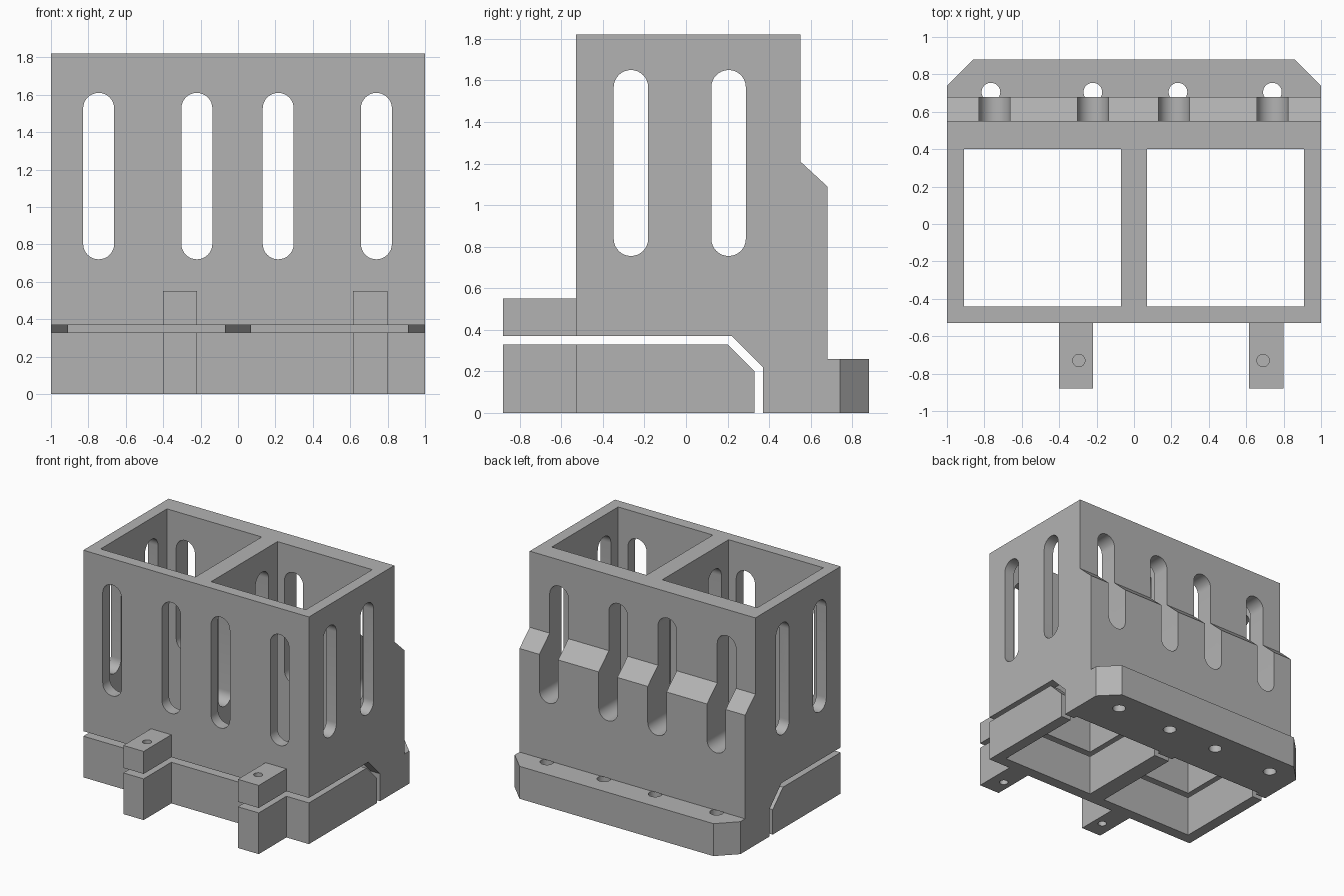
import bpy
import math

default = bpy.data.objects.get("Cube")
if default:
    bpy.data.objects.remove(default, do_unlink=True)

grey = bpy.data.materials.new("plain_grey")
grey.use_nodes = True
colour = (0.45, 0.45, 0.45, 1)
grey.diffuse_color = colour
grey.node_tree.nodes["Principled BSDF"].inputs["Base Color"].default_value = colour

# Where profile coordinates (u, v) and extrusion depth d go for each axis
PLACE = {
    "x": lambda u, v, d: (d, u, v),
    "y": lambda u, v, d: (u, d, v),
    "z": lambda u, v, d: (u, v, d),
}


def prism(name, axis, profile, start, end):
    """Extrude a closed profile along an axis."""
    n = len(profile)
    verts = [PLACE[axis](u, v, d) for d in (start, end) for u, v in profile]
    faces = [tuple(range(n)), tuple(range(2 * n - 1, n - 1, -1))]
    faces += [(i, i + n, (i + 1) % n + n, (i + 1) % n) for i in range(n)]
    mesh = bpy.data.meshes.new(name)
    mesh.from_pydata(verts, [], faces)
    mesh.materials.append(grey)
    obj = bpy.data.objects.new(name, mesh)
    bpy.context.collection.objects.link(obj)
    bpy.ops.object.select_all(action="DESELECT")
    obj.select_set(True)
    bpy.context.view_layer.objects.active = obj
    bpy.ops.object.mode_set(mode="EDIT")
    bpy.ops.mesh.select_all(action="SELECT")
    bpy.ops.mesh.normals_make_consistent(inside=False)
    bpy.ops.object.mode_set(mode="OBJECT")
    return obj


def rect(u0, u1, v0, v1):
    return [(u0, v0), (u1, v0), (u1, v1), (u0, v1)]


def slot(u, r, low, high, steps=16):
    """Upright rounded slot; a circle when low and high centres meet."""
    points = []
    for centre, turn in ((high - r, 0), (low + r, math.pi)):
        for i in range(steps + 1):
            a = turn + math.pi * i / steps
            points.append((u + r * math.cos(a), centre + r * math.sin(a)))
    return points


def circle(u, v, r, steps=32):
    return [(u + r * math.cos(math.tau * i / steps),
             v + r * math.sin(math.tau * i / steps)) for i in range(steps)]


def cut(obj, axis, profile, start, end):
    cutter = prism("cutter", axis, profile, start, end)
    cutter.hide_render = True
    mod = obj.modifiers.new("cut", "BOOLEAN")
    mod.operation = "DIFFERENCE"
    mod.solver = "EXACT"
    mod.object = cutter
    bpy.context.view_layer.objects.active = obj
    bpy.ops.object.modifier_apply(modifier=mod.name)
    bpy.data.objects.remove(cutter, do_unlink=True)


def finish(obj):
    bpy.ops.object.select_all(action="DESELECT")
    obj.select_set(True)
    bpy.context.view_layer.objects.active = obj
    bpy.ops.object.shade_smooth_by_angle(angle=math.radians(30))


# Upper housing with stepped back, and the separate base frame under it
housing = prism("housing", "x", [
    (-0.53, 0.37), (0.22, 0.37), (0.37, 0.22), (0.37, 0), (0.68, 0),
    (0.68, 1.09), (0.55, 1.21), (0.55, 1.82), (-0.53, 1.82)], -1, 1)
base = prism("base_frame", "x", [
    (-0.53, 0), (0.33, 0), (0.33, 0.2), (0.2, 0.33), (-0.53, 0.33)], -1, 1)

# Rear flange with clipped corners
flange = prism("rear_flange", "z", [
    (-1, 0.68), (1, 0.68), (1, 0.74), (0.86, 0.88), (-0.86, 0.88), (-1, 0.74)],
    0, 0.26)

# Two open wells through the housing and frame
for x0, x1 in ((-0.91, -0.07), (0.07, 0.91)):
    for part in (housing, base):
        cut(part, "z", rect(x0, x1, -0.44, 0.40), -0.5, 2.5)

# Long slots, front to back and side to side
for x in (-0.745, -0.22, 0.215, 0.74):
    cut(housing, "y", slot(x, 0.083, 0.72, 1.61), -1, 1)
for y in (-0.265, 0.205):
    cut(housing, "x", slot(y, 0.083, 0.755, 1.65), -1.5, 1.5)

# Mounting holes, partly set into the back wall
for x in (-0.765, -0.22, 0.235, 0.74):
    for part in (housing, flange):
        cut(part, "z", circle(x, 0.705, 0.05), -0.1, 0.261)

# Front clamp tabs: upper and lower halves with screw holes
for side, x0, x1, hole in (("right", -0.40, -0.22, -0.295),
                           ("left", 0.615, 0.80, 0.69)):
    upper = prism(side + "_upper_tab", "z", rect(x0, x1, -0.88, -0.53), 0.37, 0.55)
    lower = prism(side + "_lower_tab", "z", rect(x0, x1, -0.88, -0.53), 0, 0.33)
    cut(upper, "z", circle(hole, -0.73, 0.033), 0.2, 0.7)
    cut(lower, "z", circle(hole, -0.73, 0.033), -0.1, 0.2)
    finish(upper)
    finish(lower)

for part in (housing, base, flange):
    finish(part)
